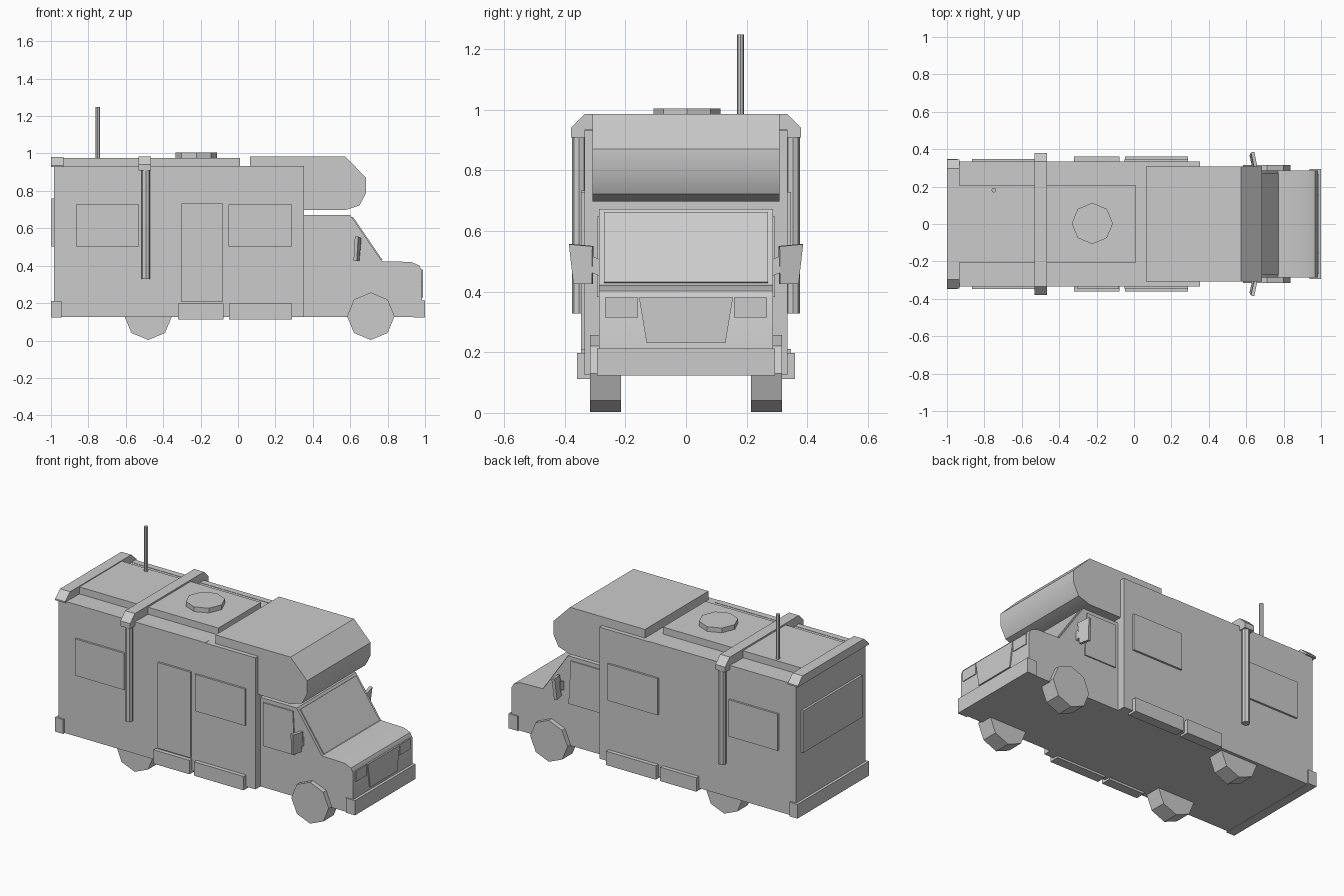
import bpy, bmesh, math
from mathutils import Matrix


def prism(name, pts, axis, a, b, smooth=False):
    """Extrude a 2D profile along an axis from a to b."""
    def place(p, t):
        u, v = p
        return {'x': (t, u, v), 'y': (u, t, v), 'z': (u, v, t)}[axis]
    bm = bmesh.new()
    lo = [bm.verts.new(place(p, a)) for p in pts]
    hi = [bm.verts.new(place(p, b)) for p in pts]
    bm.faces.new(lo)
    bm.faces.new(hi)
    n = len(pts)
    for i in range(n):
        j = (i + 1) % n
        bm.faces.new((lo[i], lo[j], hi[j], hi[i]))
    bmesh.ops.recalc_face_normals(bm, faces=bm.faces)
    me = bpy.data.meshes.new(name)
    bm.to_mesh(me)
    bm.free()
    ob = bpy.data.objects.new(name, me)
    bpy.context.collection.objects.link(ob)
    if smooth:
        bpy.ops.object.select_all(action='DESELECT')
        ob.select_set(True)
        bpy.context.view_layer.objects.active = ob
        bpy.ops.object.shade_smooth_by_angle(angle=math.radians(30))
    return ob


def box(name, x0, x1, y0, y1, z0, z1):
    return prism(name, [(x0, y0), (x1, y0), (x1, y1), (x0, y1)], 'z', z0, z1)


def ngon(cu, cv, r, n=8):
    return [(cu + r * math.cos(2 * math.pi * i / n),
             cv + r * math.sin(2 * math.pi * i / n)) for i in range(n)]


def arch(half, z0, z1, z2, cut):
    """Roof band cross-section with chamfered shoulders."""
    return [(-half, z0), (half, z0), (half, z1), (half - cut, z2),
            (cut - half, z2), (-half, z1)]


# Living box, cab and sleeping pod
box("living_box", -0.983, 0.353, -0.335, 0.335, 0.125, 0.932)
prism("cab", [(0.353, 0.125), (0.983, 0.125), (0.983, 0.375), (0.968, 0.402),
              (0.925, 0.42), (0.77, 0.424), (0.60, 0.672), (0.353, 0.672)],
      'y', -0.287, 0.287, smooth=True)
prism("overcab_pod", [(0.063, 0.90), (0.063, 0.985), (0.572, 0.985), (0.685, 0.87),
                      (0.685, 0.79), (0.65, 0.722), (0.572, 0.697), (0.34, 0.697),
                      (0.34, 0.90)],
      'y', -0.308, 0.308, smooth=True)

# Roof panel, bands, vent and aerial
box("roof_panel", -0.96, 0.012, -0.207, 0.207, 0.92, 0.975)
prism("rear_roof_band", arch(0.345, 0.928, 0.937, 0.98, 0.048), 'x', -1.0, -0.932)
prism("middle_roof_band", arch(0.38, 0.908, 0.94, 0.985, 0.045), 'x', -0.532, -0.466)
prism("roof_vent", ngon(-0.223, 0.003, 0.11), 'z', 0.96, 1.004)
prism("aerial", ngon(-0.75, 0.18, 0.012), 'z', 0.96, 1.248)
for x0, x1, nm in ((-0.983, 0.012, "roof_edge"),):
    for s in (-1, 1):
        prism(nm, [(s * 0.297, 0.925), (s * 0.335, 0.925), (s * 0.335, 0.934),
                   (s * 0.297, 0.934)], 'x', x0, x1)

# Bumpers
box("front_bumper", 0.938, 1.0, -0.294, 0.294, 0.123, 0.213)
box("rear_bumper", -1.0, -0.945, -0.347, 0.347, 0.123, 0.21)

# Parts on both sides
for s in (-1, 1):
    prism("front_wheel", ngon(0.71, 0.13, 0.127), 'y', s * 0.215, s * 0.316)
    prism("rear_wheel", ngon(-0.48, 0.13, 0.127), 'y', s * 0.215, s * 0.316)
    prism("side_post", ngon(-0.493, s * 0.353, 0.023), 'z', 0.328, 0.92)
    box("rear_skirt", -0.322, -0.077, s * 0.30, s * 0.36, 0.112, 0.197)
    box("front_skirt", -0.047, 0.29, s * 0.30, s * 0.36, 0.112, 0.197)
    for x0, x1 in ((-0.865, -0.53), (-0.05, 0.29)):
        box("side_window", x0, x1, s * 0.32, s * 0.347, 0.503, 0.728)
    prism("cab_window", [(0.375, 0.382), (0.592, 0.382), (0.577, 0.648), (0.375, 0.648)],
          'y', s * 0.27, s * 0.294)
    # Wing mirror on a tapered arm, swung slightly
    prism("mirror_arm", [(s * 0.28, 0.45), (s * 0.318, 0.465), (s * 0.318, 0.52),
                         (s * 0.28, 0.505)], 'x', 0.628, 0.65)
    m = prism("wing_mirror", [(s * 0.0, -0.065), (s * 0.062, -0.065), (s * 0.075, 0.067),
                              (s * -0.004, 0.06)], 'x', -0.009, 0.009)
    m.data.transform(Matrix.Translation((0.645, s * 0.31, 0.49))
                     @ Matrix.Rotation(s * 0.22, 4, 'Z') @ Matrix.Rotation(0.08, 4, 'Y'))
    box("headlight", 0.97, 0.988, s * 0.158, s * 0.267, 0.315, 0.38)

# Door, rear window, windscreen and grille
box("door", -0.302, -0.08, -0.347, -0.32, 0.207, 0.733)
box("rear_window", -0.997, -0.97, -0.287, 0.287, 0.503, 0.76)
prism("windscreen", [(0.600, 0.654), (0.614, 0.662), (0.772, 0.431), (0.757, 0.425)],
      'y', -0.27, 0.27)
prism("grille", [(-0.13, 0.23), (0.13, 0.23), (0.155, 0.38), (-0.155, 0.38)],
      'x', 0.97, 0.99)
